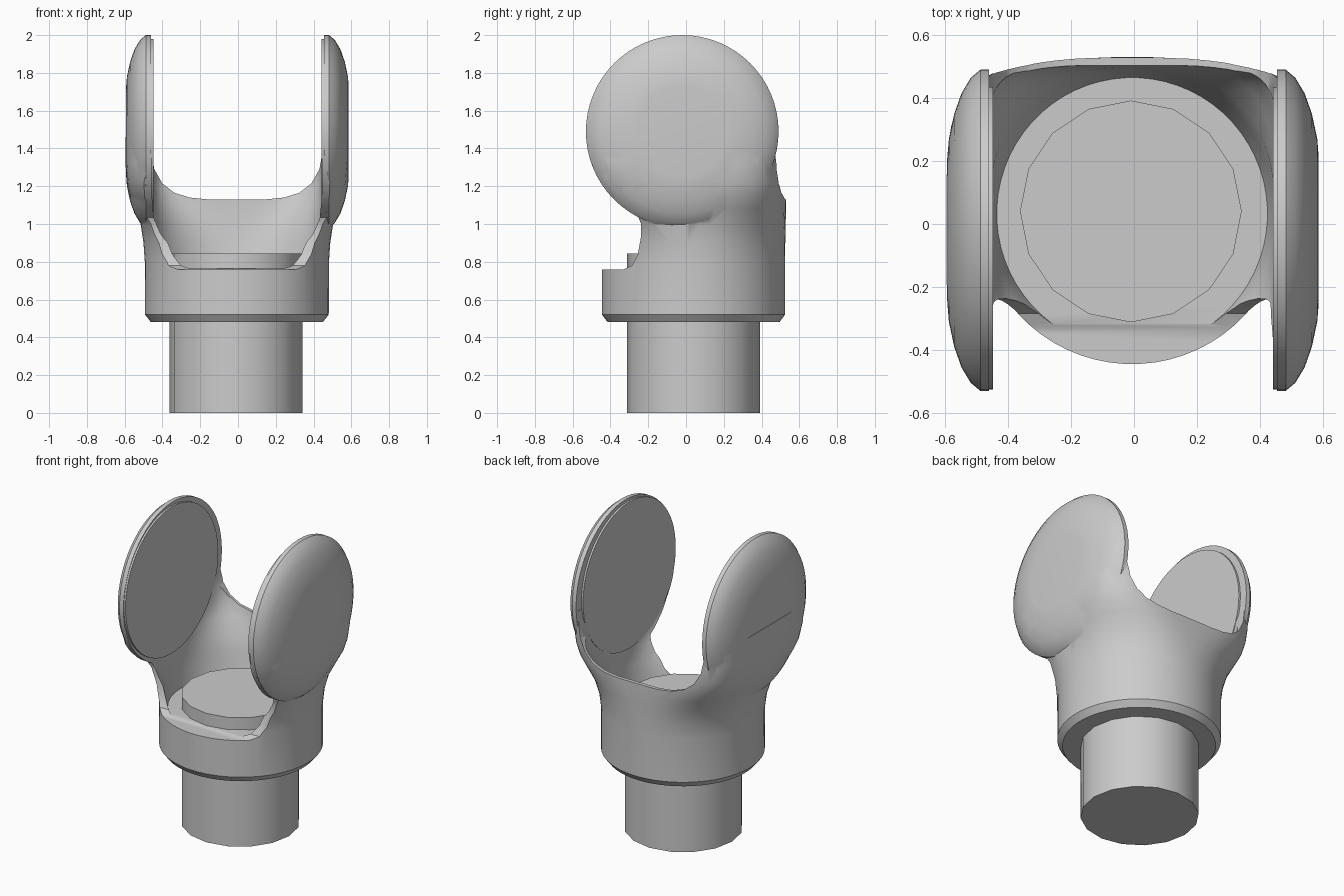
import bpy, bmesh, math

cube = bpy.data.objects.get("Cube")
if cube:
    bpy.data.objects.remove(cube, do_unlink=True)

grey = bpy.data.materials.new("plain grey")
grey.use_nodes = True
grey.diffuse_color = (0.6, 0.6, 0.6, 1)
grey.node_tree.nodes["Principled BSDF"].inputs["Base Color"].default_value = (0.6, 0.6, 0.6, 1)


def loft(name, rings):
    """Closed skin through rings of points that all have the same count."""
    bm = bmesh.new()
    loops = [[bm.verts.new(p) for p in ring] for ring in rings]
    n = len(loops[0])
    for low, high in zip(loops, loops[1:]):
        for i in range(n):
            j = (i + 1) % n
            bm.faces.new((low[i], low[j], high[j], high[i]))
    bm.faces.new(loops[0][::-1])
    bm.faces.new(loops[-1])
    bmesh.ops.recalc_face_normals(bm, faces=bm.faces)
    mesh = bpy.data.meshes.new(name)
    bm.to_mesh(mesh)
    bm.free()
    mesh.materials.append(grey)
    obj = bpy.data.objects.new(name, mesh)
    bpy.context.collection.objects.link(obj)
    return obj


def section(z, half, front, back, power, n=64):
    """Level ring running from a circle (power 2) towards a rounded box."""
    mid, depth, e = (front + back) / 2, (back - front) / 2, 2 / power
    ring = []
    for i in range(n):
        t = math.tau * (i + 0.5) / n
        c, s = math.cos(t), math.sin(t)
        ring.append((math.copysign(abs(c) ** e * half, c) - 0.006,
                     mid + math.copysign(abs(s) ** e * depth, s), z))
    return ring


def disc(name, side, profile, y, z, n=64):
    """Turned part on a sideways axis; profile holds (x, radius)."""
    return loft(name, [[(side * x - 0.003, y + r * math.cos(math.tau * i / n),
                         z + r * math.sin(math.tau * i / n)) for i in range(n)]
                       for x, r in profile])


def select(obj):
    bpy.ops.object.select_all(action='DESELECT')
    obj.select_set(True)
    bpy.context.view_layer.objects.active = obj


def combine(obj, other, operation):
    mod = obj.modifiers.new(operation, 'BOOLEAN')
    mod.operation, mod.object, mod.solver = operation, other, 'EXACT'
    other.hide_render = True
    select(obj)
    bpy.ops.object.modifier_apply(modifier=mod.name)
    bpy.data.objects.remove(other, do_unlink=True)


# Yoke body: round collar that widens into a boxier head
yoke = loft("yoke", [section(*r) for r in (
    (0.48, 0.455, -0.415, 0.495, 2), (0.52, 0.487, -0.445, 0.525, 2),
    (0.8, 0.488, -0.445, 0.525, 2), (0.9, 0.495, -0.45, 0.526, 2.1),
    (1.0, 0.51, -0.46, 0.528, 2.4), (1.08, 0.54, -0.49, 0.53, 2.9),
    (1.15, 0.568, -0.52, 0.528, 3.5), (1.22, 0.583, -0.54, 0.522, 4),
    (1.32, 0.59, -0.55, 0.515, 4.5), (1.46, 0.59, -0.55, 0.51, 4.5))])

# Side outline: cut-away front, round cheeks, straight back
outline = [(0.7, 0.3), (-0.7, 0.3), (-0.7, 0.76), (-0.33, 0.76), (-0.285, 0.78),
           (-0.255, 0.84), (-0.237, 0.94), (-0.238, 1.0)]
for i in range(41):
    t = math.radians(-117 - i * 243 / 40)
    outline.append((-0.02 + 0.51 * math.cos(t), 1.49 + 0.51 * math.sin(t)))
outline += [(0.502, 1.3), (0.512, 1.2), (0.54, 1.12), (0.7, 1.1)]
combine(yoke, loft("side_outline", [[(x, y, z) for y, z in outline] for x in (-1, 1)]),
        'INTERSECT')

# Saddle opening between the cheeks
half = [(0.457, 2.3), (0.457, 1.4), (0.437, 1.29), (0.395, 1.215), (0.33, 1.165),
        (0.25, 1.14), (0.15, 1.13)]
saddle = half + [(-x, z) for x, z in reversed(half)]
combine(yoke, loft("saddle_cut", [[(x - 0.006, y, z) for x, z in saddle] for y in (-1, 1)]),
        'DIFFERENCE')

# Hollow of the cup, leaving a thin back wall
combine(yoke, loft("cup_cut", [section(*r) for r in (
    (0.765, 0.43, -0.4, 0.465, 2), (0.9, 0.452, -0.42, 0.49, 2.1),
    (1.0, 0.456, -0.5, 0.498, 2.5), (1.1, 0.457, -0.6, 0.505, 4),
    (1.2, 0.457, -0.63, 0.503, 7), (1.42, 0.457, -0.65, 0.495, 10))]), 'DIFFERENCE')

# Domed cheeks and their thin inner pads
dome = [(0.457, 0.51), (0.485, 0.51), (0.515, 0.485), (0.545, 0.435), (0.568, 0.37),
        (0.585, 0.29), (0.589, 0.24)]
parts = [yoke]
for side, label in ((-1, "right"), (1, "left")):
    combine(yoke, disc(label + "_cheek", side, dome, -0.02, 1.49), 'UNION')
    parts.append(disc(label + "_pad", side, [(0.445, 0.48), (0.465, 0.48)], -0.045, 1.5))

# Stem running up through the collar
parts.append(loft("stem", [[(-0.01 + 0.352 * math.cos(math.tau * i / 16),
                             0.04 + 0.352 * math.sin(math.tau * i / 16), z)
                            for i in range(16)] for z in (0, 0.845)]))

for part in parts:
    select(part)
    bpy.ops.object.shade_smooth_by_angle(angle=math.radians(32))
